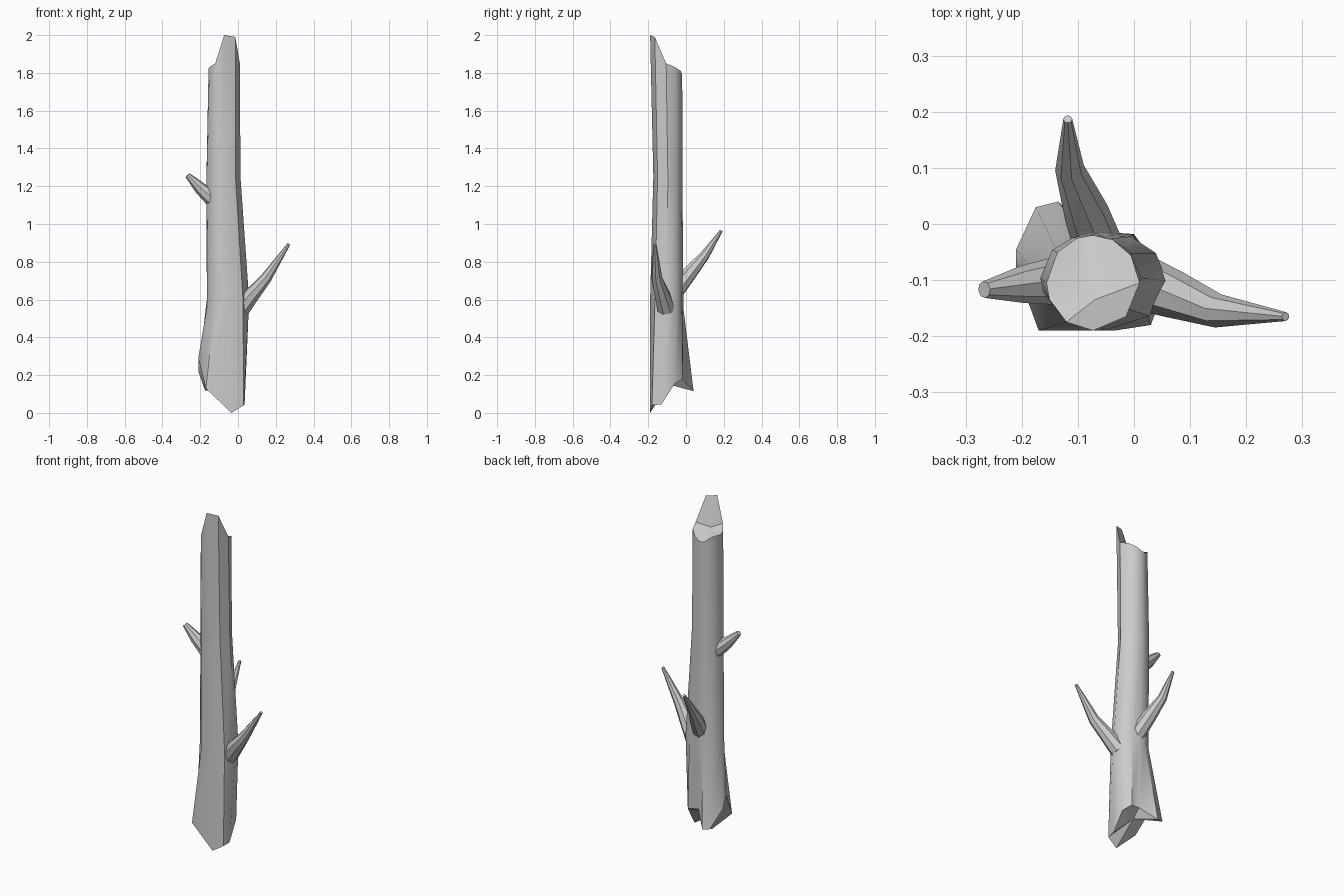
import bpy, bmesh, math
from mathutils import Vector

cube = bpy.data.objects.get("Cube")
if cube:
    bpy.data.objects.remove(cube)

grey = bpy.data.materials.new("dead_wood_grey")
grey.use_nodes = True
tone = (0.6, 0.6, 0.6, 1)
grey.diffuse_color = tone
grey.node_tree.nodes["Principled BSDF"].inputs["Base Color"].default_value = tone


def loft(name, rings, start=None, end=None, angle=40):
    """Skin a list of equal rings; each end is a fan to a point or a flat face."""
    bm = bmesh.new()
    loops = [[bm.verts.new(p) for p in ring] for ring in rings]
    n = len(loops[0])
    for low, high in zip(loops, loops[1:]):
        for i in range(n):
            j = (i + 1) % n
            bm.faces.new((low[i], low[j], high[j], high[i]))
    for ring, tip in ((loops[0], start), (loops[-1], end)):
        if tip is None:
            bm.faces.new(ring)
        else:
            hub = bm.verts.new(tip)
            for i in range(n):
                bm.faces.new((ring[i], ring[(i + 1) % n], hub))
    bmesh.ops.recalc_face_normals(bm, faces=bm.faces)
    mesh = bpy.data.meshes.new(name)
    bm.to_mesh(mesh)
    bm.free()
    mesh.materials.append(grey)
    obj = bpy.data.objects.new(name, mesh)
    bpy.context.collection.objects.link(obj)
    bpy.ops.object.select_all(action='DESELECT')
    obj.select_set(True)
    bpy.context.view_layer.objects.active = obj
    bpy.ops.object.shade_smooth_by_angle(angle=math.radians(angle))
    return obj


def branch(name, path, radii, sides=8):
    """Tapered tube whose rings stand across the path."""
    pts = [Vector(p) for p in path]
    rings = []
    for i, p in enumerate(pts):
        along = pts[min(i + 1, len(pts) - 1)] - pts[max(i - 1, 0)]
        turn = along.to_track_quat('Z', 'Y')
        rings.append([p + turn @ Vector((radii[i] * math.cos(a), radii[i] * math.sin(a), 0))
                      for a in (math.tau * k / sides for k in range(sides))])
    loft(name, rings)


# Trunk: splintered foot with a split root flap, oval middle, spiked broken top
angles = [-90, -45, 0, 35, 65, 90, 110, 140, 180, 200, 235]
foot = [(-.035, -.19, 0), (.03, -.18, .04), (.035, -.13, .045), (.03, -.06, .155),
        (0, -.018, .18), (-.06, -.03, .19), (-.135, .04, .115), (-.175, .03, .12),
        (-.21, -.045, .22), (-.21, -.08, .29), (-.17, -.19, .13)]
top_heights = [2, 1.99, 1.85, 1.83, 1.81, 1.79, 1.79, 1.82, 1.82, 1.83, 1.85]


def oval(cx, cy, rx, ry, heights):
    return [(cx + rx * math.cos(math.radians(a)), cy + ry * math.sin(math.radians(a)), z)
            for a, z in zip(angles, heights)]


count = len(angles)
trunk_rings = [
    foot,
    oval(-.053, -.102, .112, .088, [.6] * count),
    oval(-.077, -.096, .09, .077, [1.25] * count),
    oval(-.073, -.105, .083, .085, top_heights),
]
loft("trunk", trunk_rings, start=(-.07, -.09, .15), end=(-.07, -.135, 1.83))

# Broken side branches
branch("left_branch", [(.015, -.105, .55), (.07, -.125, .62), (.15, -.155, .715), (.27, -.165, .895)],
       [.05, .043, .03, .008])
branch("back_branch", [(-.06, -.05, .65), (-.085, .02, .74), (-.115, .1, .835), (-.118, .187, .965)],
       [.045, .04, .026, .008])
branch("right_branch", [(-.125, -.1, 1.125), (-.2, -.108, 1.19), (-.267, -.117, 1.258)],
       [.045, .033, .015])
